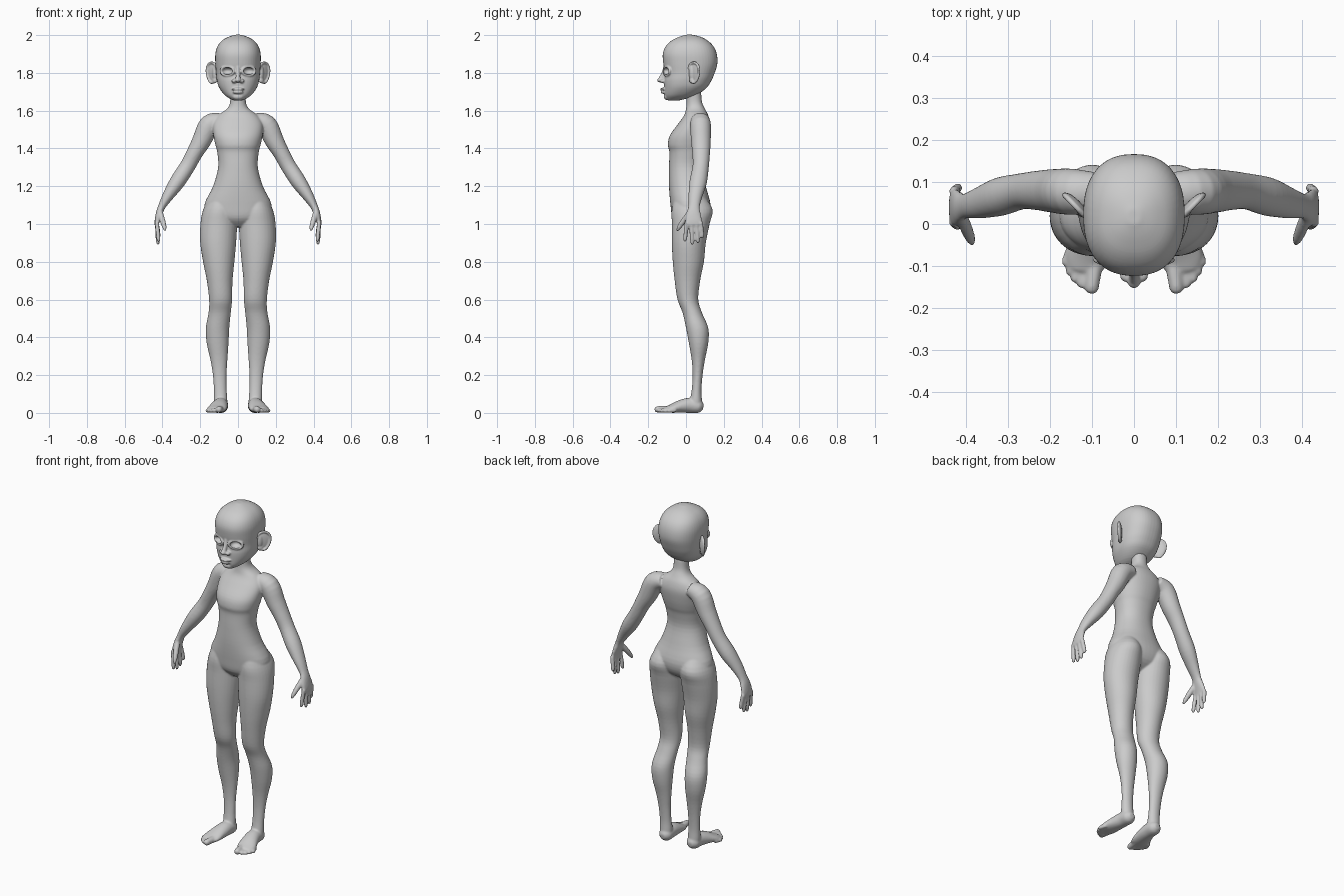
import bpy, bmesh, math
from mathutils import Vector, Matrix

Y, Z = Vector((0, 1, 0)), Vector((0, 0, 1))


def spline(rows, n=4):
    """Smoothly interpolate rows of numbers (Catmull-Rom)."""
    out = []
    for i in range(len(rows) - 1):
        p0, p1, p2 = rows[max(i - 1, 0)], rows[i], rows[i + 1]
        p3 = rows[min(i + 2, len(rows) - 1)]
        for k in range(n):
            t = k / n
            out.append([0.5 * (2 * b + (c - a) * t + (2 * a - 5 * b + 4 * c - d) * t * t
                               + (3 * b - a - 3 * c + d) * t ** 3)
                        for a, b, c, d in zip(p0, p1, p2, p3)])
    return out + [list(rows[-1])]


def tube(bm, rows, ref=Y, flat=False, e=2.0, seg=32):
    """Capped loft through rows of (x, y, z, radius a, radius b)."""
    pts = spline(rows)
    loops = []
    for i, (x, y, z, ra, rb) in enumerate(pts):
        a, b = pts[max(i - 1, 0)], pts[min(i + 1, len(pts) - 1)]
        t = Z if flat else (Vector(b[:3]) - Vector(a[:3])).normalized()
        u = ref.cross(t).normalized()
        v = t.cross(u)
        loop = []
        for k in range(seg):
            c, s = math.cos(math.tau * k / seg), math.sin(math.tau * k / seg)
            c = math.copysign(abs(c) ** (2 / e), c)
            s = math.copysign(abs(s) ** (2 / e), s)
            loop.append(bm.verts.new(Vector((x, y, z)) + u * c * max(ra, .002) + v * s * max(rb, .002)))
        loops.append(loop)
    for p, q in zip(loops, loops[1:]):
        for k in range(seg):
            m = (k + 1) % seg
            bm.faces.new((p[k], p[m], q[m], q[k]))
    bm.faces.new(loops[0][::-1])
    bm.faces.new(loops[-1])


def ring(x, z, rx, front, back):
    return (x, (front + back) / 2, z, rx, (back - front) / 2)


def ball(bm, loc, size, turn=0.0):
    m = Matrix.Translation(loc) @ Matrix.Rotation(turn, 4, 'Z') @ Matrix.Diagonal((*size, 1))
    bmesh.ops.create_uvsphere(bm, u_segments=24, v_segments=16, radius=1, matrix=m)


def digit(bm, a, b, r, ref=Y):
    a, b = Vector(a), Vector(b)
    tube(bm, [(*a, r, r), (*a.lerp(b, .5), r, r), (*a.lerp(b, .88), r * .9, r * .9),
              (*b, r * .4, r * .4)], ref, seg=16)


def finish(bm, name, voxel=None, smooth=5):
    bmesh.ops.recalc_face_normals(bm, faces=bm.faces)
    me = bpy.data.meshes.new(name)
    bm.to_mesh(me)
    bm.free()
    me.shade_smooth()
    ob = bpy.data.objects.new(name, me)
    bpy.context.collection.objects.link(ob)
    if voxel:
        r = ob.modifiers.new("fuse", 'REMESH')
        r.mode, r.voxel_size, r.use_smooth_shade = 'VOXEL', voxel, True
        s = ob.modifiers.new("soften", 'SMOOTH')
        s.factor, s.iterations = 0.5, smooth
    return ob


# Body: torso and neck
bm = bmesh.new()
tube(bm, [ring(0, .985, .04, -.03, .05), ring(0, 1.03, .15, -.07, .11),
          ring(0, 1.1, .178, -.082, .13), ring(0, 1.2, .132, -.09, .105),
          ring(0, 1.3, .105, -.09, .085), ring(0, 1.38, .11, -.088, .095),
          ring(0, 1.42, .12, -.096, .108), ring(0, 1.47, .13, -.085, .12),
          ring(0, 1.53, .132, -.042, .127), ring(0, 1.575, .105, -.01, .118),
          ring(0, 1.61, .058, 0, .10), ring(0, 1.645, .042, .003, .085),
          ring(0, 1.70, .042, 0, .08)], flat=True, e=2.2, seg=48)

for s in (-1, 1):
    # Legs
    tube(bm, [ring(s * x, z, r, f, b) for x, z, r, f, b in (
        (.085, 1.17, .05, -.05, .08), (.098, 1.08, .085, -.075, .14),
        (.102, 1.0, .097, -.075, .125), (.105, .9, .095, -.075, .105),
        (.102, .8, .083, -.07, .095), (.097, .7, .068, -.06, .075),
        (.092, .6, .061, -.045, .065), (.097, .53, .059, -.018, .085),
        (.108, .45, .062, 0, .118), (.108, .37, .058, .015, .118),
        (.101, .28, .045, .03, .10), (.097, .2, .036, .035, .088),
        (.094, .12, .034, .03, .082), (.092, .06, .036, .02, .085),
        (.092, .02, .03, .02, .085))], flat=True)
    # Feet and toes
    tube(bm, [(s * x, y, z, a, b) for x, y, z, a, b in (
        (.09, .092, .032, .015, .015), (.09, .07, .035, .036, .035),
        (.092, .02, .04, .04, .04), (.10, -.03, .034, .046, .034),
        (.112, -.08, .022, .052, .022), (.118, -.112, .017, .04, .014))], ref=Z)
    for bx, by, tx, ty, r in ((.092, -.09, .103, -.166, .018), (.115, -.09, .127, -.153, .012),
                              (.13, -.08, .143, -.14, .0115), (.142, -.07, .156, -.122, .011),
                              (.15, -.055, .166, -.10, .011)):
        digit(bm, (s * bx, by, r + .002), (s * tx, ty, r), r, Z)
    # Arms
    tube(bm, [(s * x, y, z, a, b) for x, y, z, a, b in (
        (.09, .075, 1.55, .04, .048), (.15, .077, 1.525, .055, .055),
        (.193, .079, 1.44, .05, .052), (.23, .08, 1.375, .043, .047),
        (.268, .078, 1.305, .041, .043), (.32, .065, 1.225, .041, .046),
        (.37, .05, 1.15, .03, .037), (.402, .043, 1.095, .02, .03),
        (.416, .04, 1.06, .018, .037), (.427, .04, 1.02, .014, .045),
        (.431, .042, .993, .011, .044))])
    # Fingers and thumb
    for by, tx, ty, tz in ((.078, .418, .088, .925), (.053, .423, .064, .898),
                           (.028, .423, .033, .890), (.004, .419, -.006, .905)):
        digit(bm, (s * .43, by, 1.01), (s * tx, ty, tz), .0115)
    tube(bm, [(s * x, y, z, r, r) for x, y, z, r in (
        (.412, .02, 1.06, .015), (.40, -.01, 1.02, .015),
        (.39, -.035, .985, .012), (.385, -.048, .962, .005))], seg=16)
finish(bm, "body", .005, 7)

# Head with face features
bm = bmesh.new()
tube(bm, [ring(0, 1.655, .028, -.10, -.03), ring(0, 1.68, .068, -.112, .05),
          ring(0, 1.72, .099, -.115, .108), ring(0, 1.76, .112, -.116, .135),
          ring(0, 1.80, .116, -.112, .152), ring(0, 1.85, .12, -.12, .166),
          ring(0, 1.90, .12, -.123, .163), ring(0, 1.94, .109, -.108, .146),
          ring(0, 1.97, .086, -.078, .116), ring(0, 1.99, .052, -.038, .08),
          ring(0, 2.002, .015, 0, .035)], flat=True, e=2.35, seg=48)
tube(bm, [(0, -.108, 1.84, .01, .01), (0, -.116, 1.80, .011, .013),
          (0, -.132, 1.768, .013, .014)], seg=16)
ball(bm, (0, -.136, 1.762), (.016, .017, .013))
ball(bm, (0, -.118, 1.714), (.034, .019, .008))
ball(bm, (0, -.117, 1.698), (.028, .018, .009))
ball(bm, (0, -.098, 1.674), (.03, .02, .018))
for s in (-1, 1):
    ball(bm, (s * .02, -.122, 1.757), (.014, .016, .011))
    # Eyelid rim
    lid = []
    for k in range(13):
        a = math.tau * k / 12
        dx = .034 * math.cos(a)
        lid.append((s * (.057 + dx), -.101 + dx * .45, 1.81 + .023 * math.sin(a), .007, .007))
    tube(bm, lid, seg=12)
head = finish(bm, "head", .004, 4)

# Eye sockets
bm = bmesh.new()
for s in (-1, 1):
    ball(bm, (s * .057, -.105, 1.81), (.030, .028, .019), s * .4)
cutter = finish(bm, "eye_socket_cutter")
cutter.hide_render = True
cutter.display_type = 'WIRE'
cut = head.modifiers.new("eye_sockets", 'BOOLEAN')
cut.operation, cut.object, cut.solver = 'DIFFERENCE', cutter, 'EXACT'

# Ears: a thin bowl with a rolled rim, flared backwards
bm = bmesh.new()
for s in (-1, 1):
    def ear(p, q, n):
        return (s * (.138 + .69 * p + .7 * n), .045 + .72 * p - .7 * n, 1.80 + q)
    ball(bm, ear(0, .002, -.003), (.036, .009, .05), s * .8)
    rim = []
    for k in range(15):
        a = math.radians(-130 + 290 * k / 14)
        wide = .037 + .008 * math.sin(a)
        rim.append((*ear(wide * math.cos(a) - .002, .053 * math.sin(a) + .001, .003), .007, .007))
    tube(bm, rim, ref=Vector((s * .7, -.7, 0)), seg=12)
    ball(bm, ear(-.02, -.04, 0), (.016, .01, .016), s * .8)
    ball(bm, ear(-.022, 0, 0), (.016, .012, .04), s * .8)
finish(bm, "ears", .0035, 4)
